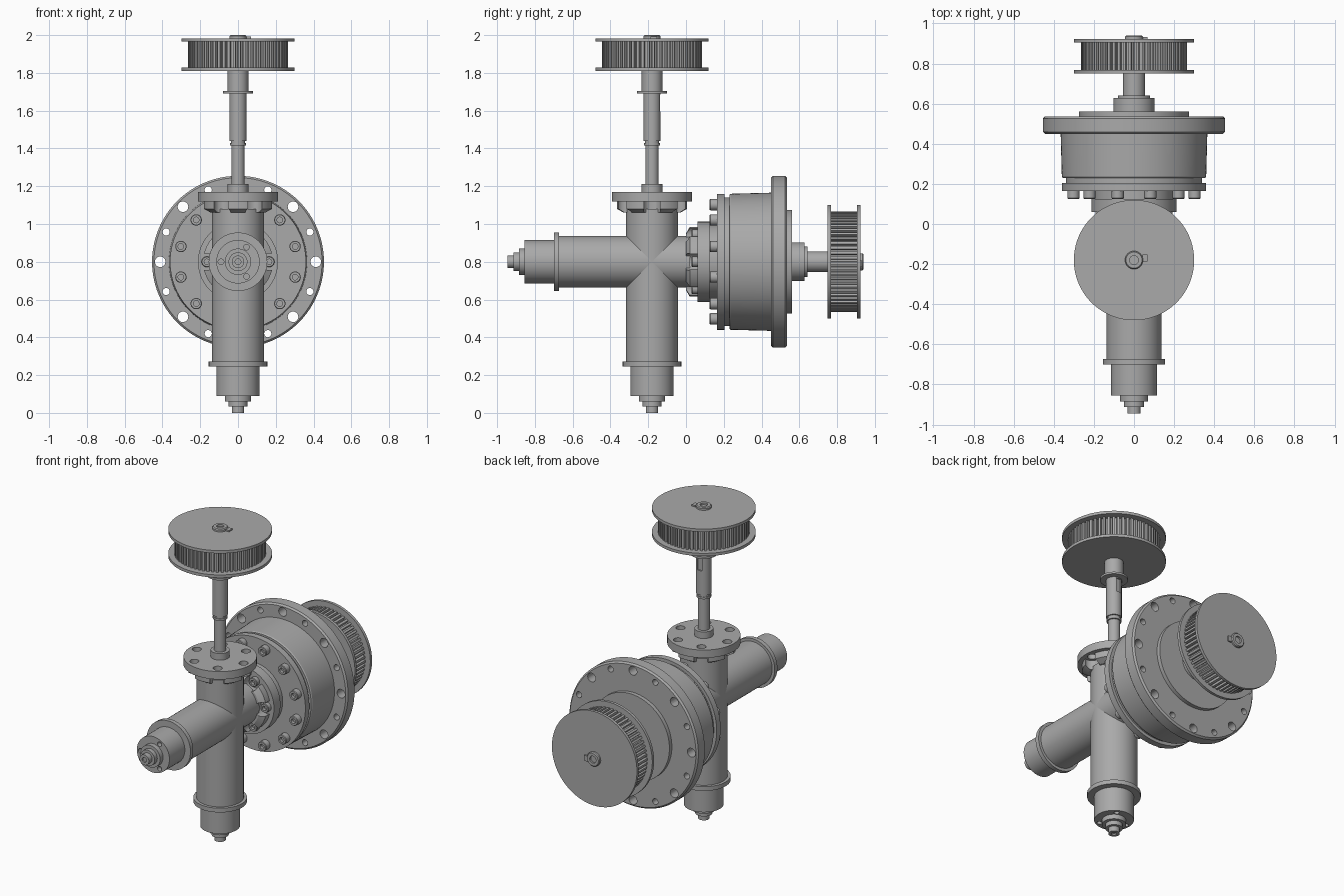
import bpy, bmesh
from math import sin, cos, pi, radians
from mathutils import Matrix

if "Cube" in bpy.data.objects:
    bpy.data.objects.remove(bpy.data.objects["Cube"])

grey = bpy.data.materials.new("machined grey")
grey.use_nodes = True
grey.diffuse_color = (0.4, 0.4, 0.4, 1)
grey.node_tree.nodes["Principled BSDF"].inputs["Base Color"].default_value = (0.4, 0.4, 0.4, 1)

# Axes: local z runs up the upright axis, or towards the back on the level axis
UPRIGHT = Matrix.Translation((0, -0.18, 0))
LEVEL = Matrix.Translation((0, 0, 0.8)) @ Matrix.Rotation(radians(-90), 4, 'X')
parts = []


def finish(name, bm, axis):
    bmesh.ops.recalc_face_normals(bm, faces=bm.faces)
    bm.transform(axis)
    mesh = bpy.data.meshes.new(name)
    bm.to_mesh(mesh)
    bm.free()
    mesh.materials.append(grey)
    obj = bpy.data.objects.new(name, mesh)
    bpy.context.collection.objects.link(obj)
    parts.append(obj)
    return obj


def add_lathe(bm, profile, segments=64, offset=(0, 0)):
    """Closed solid of revolution from (radius, height) points."""
    rings = []
    for r, h in profile:
        if r == 0:
            rings.append([bm.verts.new((*offset, h))] * segments)
        else:
            rings.append([bm.verts.new((offset[0] + r * cos(2 * pi * i / segments),
                                        offset[1] + r * sin(2 * pi * i / segments), h))
                          for i in range(segments)])
    for a, b in zip(rings, rings[1:]):
        for i in range(segments):
            j = (i + 1) % segments
            bm.faces.new(dict.fromkeys((a[i], a[j], b[j], b[i])))


def steps(*sections):
    """Stepped profile from (radius, start, end) sections."""
    points = [(0, sections[0][1])]
    for r, a, b in sections:
        points += [(r, a), (r, b)]
    return points + [(0, sections[-1][2])]


def lathe(name, axis, profile, segments=64):
    bm = bmesh.new()
    add_lathe(bm, profile, segments)
    return finish(name, bm, axis)


def ring_of(name, axis, profile, count, radius, start=0, segments=24):
    """Copies of a turned solid spread around a circle."""
    bm = bmesh.new()
    for i in range(count):
        a = radians(start) + 2 * pi * i / count
        add_lathe(bm, profile, segments, (radius * cos(a), radius * sin(a)))
    return finish(name, bm, axis)


def box(name, axis, size, centre):
    bm = bmesh.new()
    bmesh.ops.create_cube(bm, size=1)
    bm.transform(Matrix.Translation(centre) @ Matrix.Diagonal((*size, 1)))
    return finish(name, bm, axis)


def cut(obj, *cutters):
    """Subtract the cutters, then discard them."""
    for c in cutters:
        mod = obj.modifiers.new("cut", 'BOOLEAN')
        mod.operation, mod.solver, mod.object = 'DIFFERENCE', 'EXACT', c
    bpy.context.view_layer.update()
    result = obj.evaluated_get(bpy.context.evaluated_depsgraph_get())
    mesh = bpy.data.meshes.new_from_object(result)
    obj.modifiers.clear()
    obj.data = mesh
    for c in cutters:
        parts.remove(c)
        bpy.data.objects.remove(c)


def pulley(label, axis, base):
    """Toothed belt pulley with two flanges, end cap and key."""
    at = axis @ Matrix.Translation((0, 0, base))
    for side, h in (("inner", 0), ("outer", 0.155)):
        lathe(f"{label}_pulley_{side}_flange", at, steps((0.3, h, h + 0.018)), 96)
    bm = bmesh.new()
    teeth = 60
    outline = []
    for i in range(teeth):
        for part, r in ((0, 0.265), (0.5, 0.265), (0.58, 0.245), (0.92, 0.245)):
            a = 2 * pi * (i + part) / teeth
            outline.append(bm.verts.new((r * cos(a), r * sin(a), 0.01)))
    face = bm.faces.new(outline)
    top = bmesh.ops.extrude_face_region(bm, geom=[face])["geom"]
    bmesh.ops.translate(bm, vec=(0, 0, 0.15),
                        verts=[v for v in top if isinstance(v, bmesh.types.BMVert)])
    finish(f"{label}_pulley_teeth", bm, at)
    lathe(f"{label}_pulley_cap", at, [(0, 0.165), (0.045, 0.165), (0.045, 0.184), (0.04, 0.19),
                                      (0.022, 0.19), (0.022, 0.178), (0, 0.178)], 32)
    box(f"{label}_pulley_key", at, (0.025, 0.035, 0.012), (0.055, 0.01, 0.176))


def end_fitting(label, axis, tip):
    """Collar, end cap and stepped nipple, starting from the tip."""
    at = axis @ Matrix.Translation((0, 0, tip))
    cap = lathe(f"{label}_end_cap", at, steps((0.115, 0.09, 0.25)))
    cut(cap, ring_of("cap_holes", at, steps((0.015, 0.05, 0.12)), 3, 0.09, 60))
    lathe(f"{label}_nipple", at, [(0, 0.01), (0.015, 0.01), (0.015, 0), (0.033, 0), (0.033, 0.033),
                                  (0.05, 0.033), (0.05, 0.06), (0.07, 0.06), (0.07, 0.1), (0, 0.1)], 32)
    lathe(f"{label}_collar", at, steps((0.155, 0.245, 0.272)))


def tube_flange(label, axis, base, thickness):
    """Drilled disc on a flared neck with bolt pockets."""
    at = axis @ Matrix.Translation((0, 0, base))
    disc = lathe(f"{label}_flange", at, steps((0.212, 0.06, 0.06 + thickness)), 72)
    cut(disc, ring_of("holes", at, steps((0.027, -0.05, 0.3)), 6, 0.165))
    neck = lathe(f"{label}_flange_neck", at,
                 [(0, 0), (0.15, 0), (0.185, 0.02), (0.185, 0.062), (0, 0.062)], 72)
    cut(neck, ring_of("pockets", at, steps((0.045, -0.05, 0.1)), 6, 0.165))


def screw(r, a, b):
    """Socket head screw profile, socket facing the front."""
    s = r * 0.5
    return [(0, a + 0.02), (s, a + 0.02), (s, a), (r * 0.9, a), (r, a + 0.004), (r, b), (0, b)]


# Crossed tubes with their end fittings
lathe("upright_tube", UPRIGHT, steps((0.137, 0.26, 1.08)))
lathe("level_tube", LEVEL, steps((0.137, -0.69, 0.02)))
end_fitting("lower", UPRIGHT, 0)
end_fitting("front", LEVEL, -0.945)
tube_flange("upper", UPRIGHT, 1.06, 0.05)
tube_flange("rear", LEVEL, 0, 0.065)
ring_of("rear_flange_screws", LEVEL, screw(0.028, 0.03, 0.12), 6, 0.165)

# Upright drive shaft
shaft = lathe("upright_shaft", UPRIGHT, steps(
    (0.055, 1.15, 1.212), (0.035, 1.212, 1.415), (0.043, 1.415, 1.428), (0.038, 1.428, 1.44),
    (0.045, 1.44, 1.69), (0.08, 1.69, 1.703), (0.055, 1.703, 1.815)), 48)
cut(shaft, box("keyway", UPRIGHT, (0.035, 0.03, 0.09), (0, 0.05, 1.64)))
pulley("upper", UPRIGHT, 1.81)

# Gear housing
lathe("housing_hub", LEVEL, steps((0.2, 0.1, 0.18)))
lathe("housing_front_plate", LEVEL, steps((0.36, 0.165, 0.205), (0.34, 0.205, 0.232)), 96)
ring_of("front_plate_screws", LEVEL, screw(0.03, 0.125, 0.17), 12, 0.313, 15)
lathe("housing_drum", LEVEL, [(0, 0.23), (0.355, 0.23), (0.36, 0.237), (0.366, 0.46), (0, 0.46)], 96)
flange = lathe("housing_flange", LEVEL, [(0, 0.45), (0.445, 0.45), (0.455, 0.46), (0.455, 0.525),
                                         (0.445, 0.535), (0, 0.535)], 96)
cut(flange,
    ring_of("large_holes", LEVEL, steps((0.028, 0.4, 0.6)), 8, 0.412),
    ring_of("small_holes", LEVEL, steps((0.019, 0.4, 0.6)), 8, 0.412, 22.5))
lathe("housing_rear_boss", LEVEL, steps((0.275, 0.53, 0.56)), 96)
lathe("level_shaft", LEVEL, steps((0.103, 0.55, 0.628), (0.08, 0.628, 0.642), (0.055, 0.642, 0.76)))
pulley("rear", LEVEL, 0.75)

# Smooth round surfaces, keep edges crisp
bpy.ops.object.select_all(action='DESELECT')
for obj in parts:
    obj.select_set(True)
bpy.context.view_layer.objects.active = parts[0]
bpy.ops.object.shade_smooth_by_angle(angle=radians(25))
